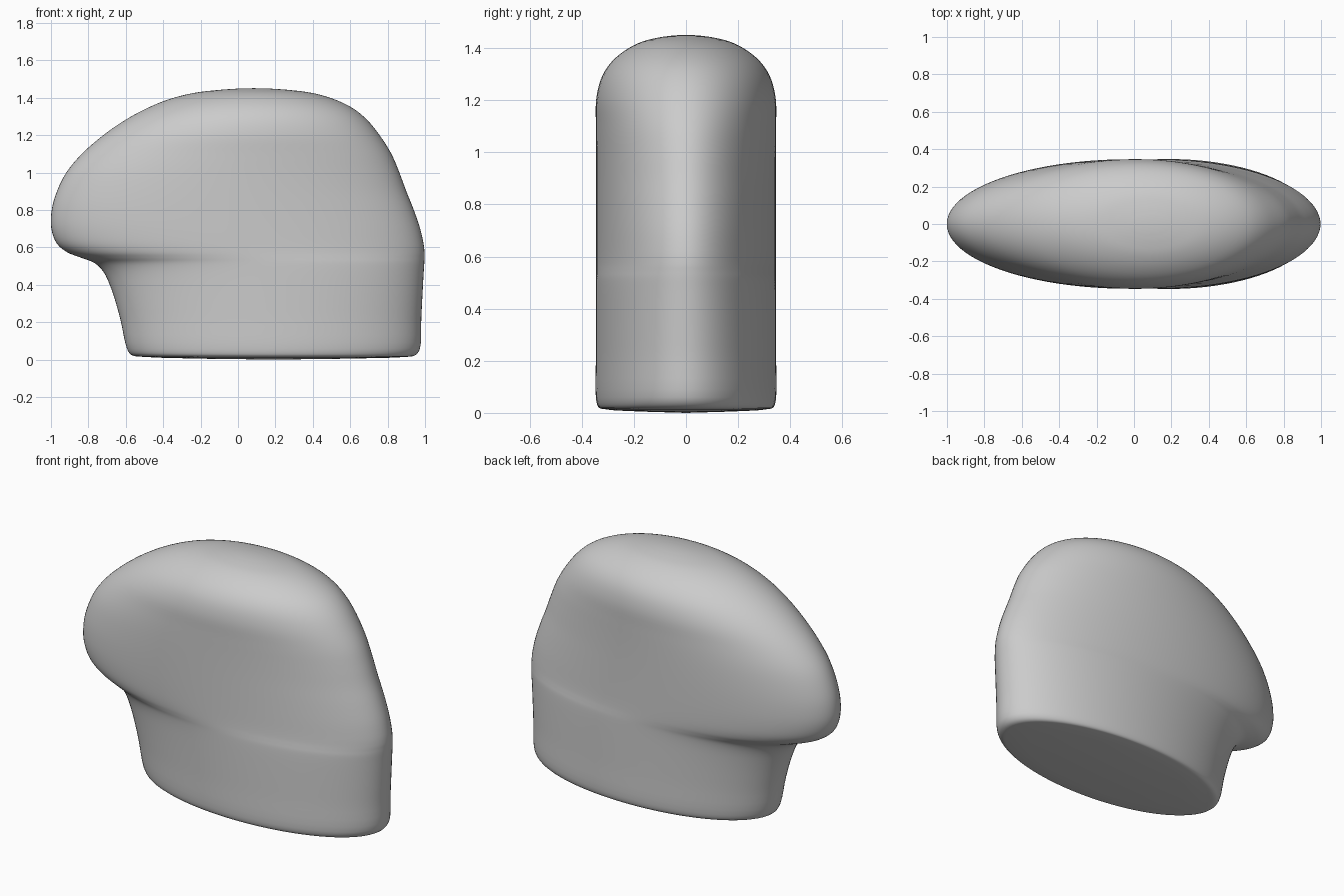
import bpy, bmesh
from math import sin, cos, pi
from mathutils import Vector

if "Cube" in bpy.data.objects:
    bpy.data.objects.remove(bpy.data.objects["Cube"])

# Level sections: height, left x, right x, half depth
ROWS = [
    (0.005, -0.20, 0.58, 0.17), (0.014, -0.49, 0.89, 0.31), (0.025, -0.57, 0.95, 0.338),
    (0.06, -0.594, 0.973, 0.346), (0.22, -0.63, 0.98, 0.346), (0.38, -0.678, 0.988, 0.346),
    (0.47, -0.72, 0.993, 0.346), (0.515, -0.765, 0.996, 0.346), (0.545, -0.84, 0.997, 0.346),
    (0.575, -0.915, 0.997, 0.346), (0.62, -0.968, 0.992, 0.346), (0.70, -0.998, 0.974, 0.346),
    (0.80, -0.996, 0.94, 0.346), (0.90, -0.968, 0.90, 0.346), (1.00, -0.918, 0.863, 0.346),
    (1.10, -0.835, 0.82, 0.346), (1.20, -0.72, 0.757, 0.345), (1.28, -0.605, 0.692, 0.327),
    (1.34, -0.495, 0.62, 0.292), (1.39, -0.375, 0.52, 0.236), (1.425, -0.24, 0.40, 0.168),
    (1.442, -0.10, 0.27, 0.098), (1.449, 0.0, 0.17, 0.045),
]
N = 96


def smooth_rows(rows, steps=4):
    """Catmull-Rom interpolation between the sections."""
    p = [Vector(r) for r in rows]
    out = []
    for i in range(len(p) - 1):
        a, b, c, d = p[max(i - 1, 0)], p[i], p[i + 1], p[min(i + 2, len(p) - 1)]
        # chord-weighted tangents avoid overshoot on uneven spacing
        ab, bc, cd = ((q - s).length ** 0.5 or 1e-3 for q, s in ((b, a), (c, b), (d, c)))
        mid = (c - b) / bc
        t1 = mid if i == 0 else ((b - a) / ab * bc + mid * ab) / (ab + bc)
        t2 = mid if i == len(p) - 2 else (mid * cd + (d - c) / cd * bc) / (bc + cd)
        for k in range(steps):
            t = k / steps
            out.append(b * (2*t**3 - 3*t**2 + 1) + t1 * bc * (t**3 - 2*t**2 + t)
                       + c * (3*t**2 - 2*t**3) + t2 * bc * (t**3 - t**2))
    return out + [p[-1]]


# Body: stacked ellipses bridged into one skin
bm = bmesh.new()
rings = []
for z, left, right, depth in smooth_rows(ROWS):
    mid, half = (left + right) / 2, (right - left) / 2
    rings.append([bm.verts.new((mid + half * cos(2*pi*j/N), depth * sin(2*pi*j/N), z))
                  for j in range(N)])
for lo, hi in zip(rings, rings[1:]):
    for j in range(N):
        k = (j + 1) % N
        bm.faces.new((lo[j], lo[k], hi[k], hi[j]))

# Underside and crown caps
for ring, centre in ((rings[0], (0.19, 0, 0)), (rings[-1], (0.085, 0, 1.451))):
    tip = bm.verts.new(centre)
    for j in range(N):
        bm.faces.new((ring[j], ring[(j + 1) % N], tip))
bmesh.ops.recalc_face_normals(bm, faces=bm.faces)
for f in bm.faces:
    f.smooth = True

mesh = bpy.data.meshes.new("body")
bm.to_mesh(mesh)
bm.free()
body = bpy.data.objects.new("body", mesh)
bpy.context.collection.objects.link(body)
